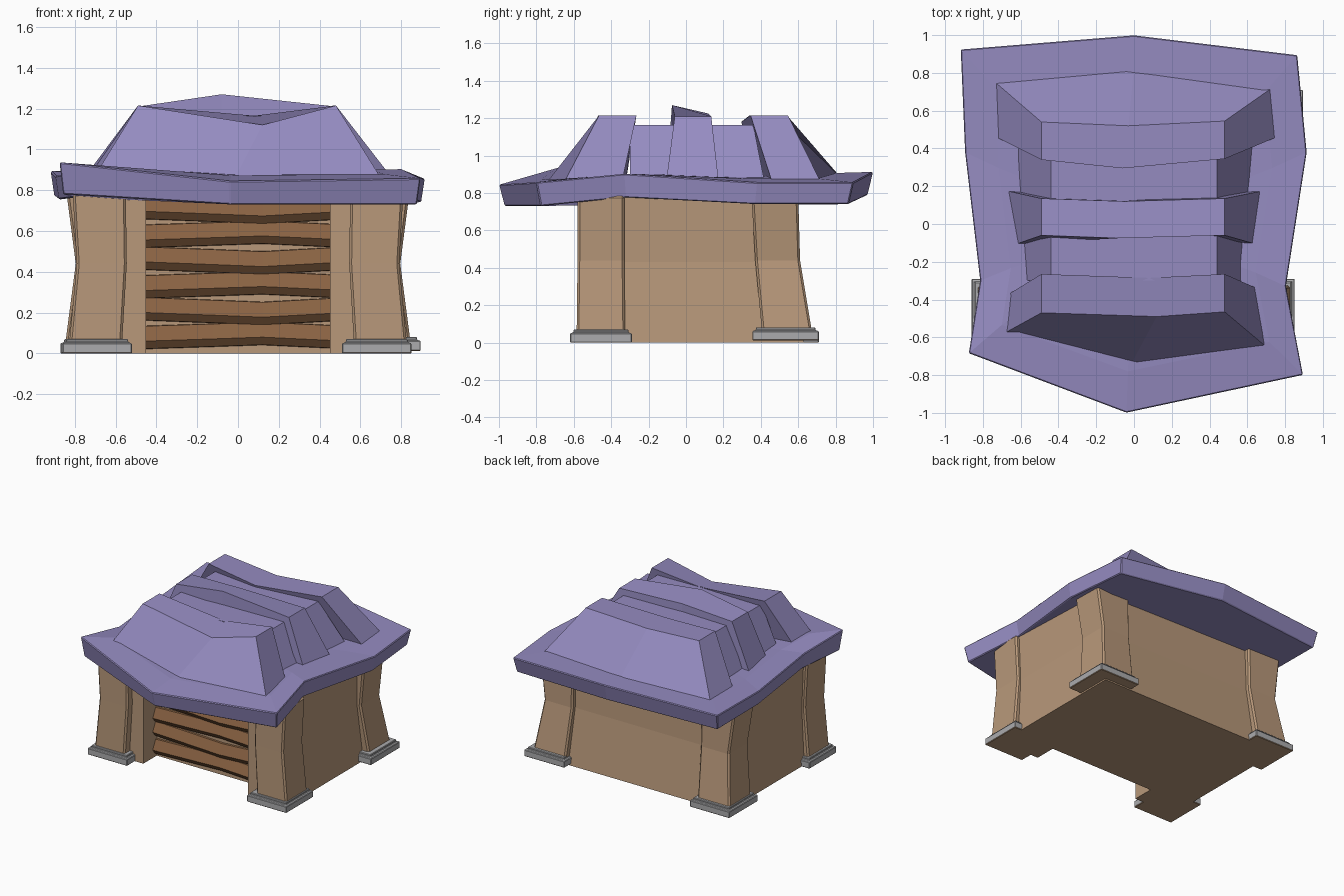
import bpy, bmesh

if "Cube" in bpy.data.objects:
    bpy.data.objects.remove(bpy.data.objects["Cube"])


def mat(name, rgb):
    m = bpy.data.materials.new(name)
    m.diffuse_color = (*rgb, 1)
    m.use_nodes = True
    m.node_tree.nodes["Principled BSDF"].inputs["Base Color"].default_value = m.diffuse_color
    return m


PURPLE = mat("purple roof", (0.30, 0.26, 0.53))
TAN = mat("tan plaster", (0.48, 0.315, 0.195))
BROWN = mat("brown wood", (0.25, 0.122, 0.055))
GREY = mat("grey stone", (0.41, 0.41, 0.42))


def loft(name, rings, material, bevel=0.0, under=None):
    """Skin a stack of equal-length point rings and cap both ends."""
    bm = bmesh.new()
    vs = [[bm.verts.new(p) for p in r] for r in rings]
    n = len(rings[0])
    for a, b in zip(vs, vs[1:]):
        for i in range(n):
            j = (i + 1) % n
            bm.faces.new((a[i], a[j], b[j], b[i]))
    bottom = bm.faces.new(vs[0][::-1])
    bm.faces.new(vs[-1])
    if under:
        bottom.material_index = 1
    bmesh.ops.recalc_face_normals(bm, faces=bm.faces)
    me = bpy.data.meshes.new(name)
    bm.to_mesh(me)
    bm.free()
    me.materials.append(material)
    if under:
        me.materials.append(under)
    ob = bpy.data.objects.new(name, me)
    bpy.context.collection.objects.link(ob)
    if bevel:
        mod = ob.modifiers.new("edge", 'BEVEL')
        mod.width = bevel
        mod.segments = 1
        mod.limit_method = 'ANGLE'
    return ob


def rect(x0, x1, y0, y1, z):
    return [(x0, y0, z), (x1, y0, z), (x1, y1, z), (x0, y1, z)]


# Body walls, waisted at mid height
loft("walls", [rect(-.79, .79, -.355, .63, 0),
               rect(-.765, .765, -.355, .575, .43),
               rect(-.78, .78, -.355, .56, .79)], TAN)

# Corner posts: outer x, inner x, y0, y1 at bottom, waist and top
FRONT = [(.83, .57, -.585, -.325, .02), (.79, .545, -.58, -.33, .44), (.81, .55, -.58, -.33, .785)]
BACK = [(.85, .57, .41, .68, .02), (.795, .55, .37, .61, .44), (.84, .55, .35, .60, .785)]
for place, prof in (("front", FRONT), ("back", BACK)):
    for side, s in (("left", -1), ("right", 1)):
        rings = [rect(s * i, s * o, y0, y1, z) for o, i, y0, y1, z in prof]
        loft(f"{place}_{side}_post", rings, TAN, 0.012)

# Door jambs beside the recessed planks
for side, s in (("left", -1), ("right", 1)):
    loft(f"door_jamb_{side}", [rect(s * .45, s * .62, -.52, -.34, z) for z in (0, .785)], TAN)

# Stepped stone feet, plaster underneath: x0, x1, y0, y1, bottom z
for name, x0, x1, y0, y1, z in (("front_left", -.86, -.52, -.62, -.29, 0),
                                ("front_right", .51, .85, -.62, -.29, 0),
                                ("back_left", -.87, -.53, .36, .71, 0),
                                ("back_right", .55, .895, .355, .71, .012)):
    d = .018
    loft(name + "_foot",
         [rect(x0, x1, y0, y1, z), rect(x0, x1, y0, y1, z + .05),
          rect(x0 + d, x1 - d, y0 + d, y1 - d, z + .055),
          rect(x0 + d, x1 - d, y0 + d, y1 - d, z + .07)], GREY, 0.004, TAN)

# Door planks: wedge section bent along x
for k in range(6):
    bend = .014 if k % 2 else -.012
    rings = []
    for x, dz in ((-.45, bend * .6), (-.12, -bend * .3), (.12, -bend), (.45, bend * .3)):
        z = .088 + .124 * k + dz
        rings.append([(x, -.34, z + .057), (x, -.37, z + .053),
                      (x, -.405, z - .02), (x, -.375, z - .057), (x, -.34, z - .06)])
    loft(f"door_plank_{k + 1}", rings, BROWN)

# Roof slab outline: x, y, top z, bottom z
OUT = [(-.875, -.685, .937, .78), (-.04, -1.0, .845, .73), (.895, -.80, .858, .73),
       (.805, -.33, .903, .775), (.915, .38, .857, .74), (.865, .895, .857, .74),
       (0, 1.0, .913, .79), (-.918, .925, .893, .77), (-.895, .38, .87, .755),
       (-.815, -.30, .885, .765)]
loft("roof_slab", [[(x * .98, y * .97, b) for x, y, t, b in OUT],
                   [(x, y, t) for x, y, t, b in OUT],
                   [(x * .80, y * .78, .885 + (t - .87) * .5) for x, y, t, b in OUT],
                   [(x * .5, y * .5, .89) for x, y, t, b in OUT]], PURPLE, 0.006)

# Roof core between the ridges
loft("roof_core", [[(-.58, -.30, .86), (.58, -.30, .86), (.64, .42, .86), (-.63, .42, .86)],
                   rect(-.44, .44, -.30, .36, 1.165)], PURPLE)

# Three roof ridges: front-left, front-mid, front-right, back-right, back-mid, back-left
loft("front_ridge", [
    [(-.69, -.58, .89), (-.02, -.75, .85), (.70, -.65, .86),
     (.65, -.34, .87), (.08, -.32, .87), (-.67, -.375, .87)],
    [(-.49, -.47, 1.215), (.12, -.49, 1.12), (.48, -.465, 1.215),
     (.48, -.265, 1.215), (.08, -.285, 1.165), (-.49, -.265, 1.215)]], PURPLE)
loft("middle_ridge", [
    [(-.62, -.105, .87), (-.08, -.07, .87), (.64, -.105, .87),
     (.68, .175, .86), (-.05, .13, .87), (-.67, .175, .87)],
    [(-.49, -.06, 1.21), (-.08, -.075, 1.27), (.48, -.06, 1.21),
     (.48, .135, 1.21), (-.05, .12, 1.225), (-.49, .135, 1.21)]], PURPLE)
loft("back_ridge", [
    [(-.73, .46, .87), (-.06, .40, .87), (.755, .46, .86),
     (.73, .72, .86), (0, .83, .88), (-.74, .755, .88)],
    [(-.49, .34, 1.215), (-.06, .295, 1.18), (.48, .345, 1.215),
     (.48, .545, 1.215), (-.03, .52, 1.18), (-.49, .54, 1.215)]], PURPLE)
